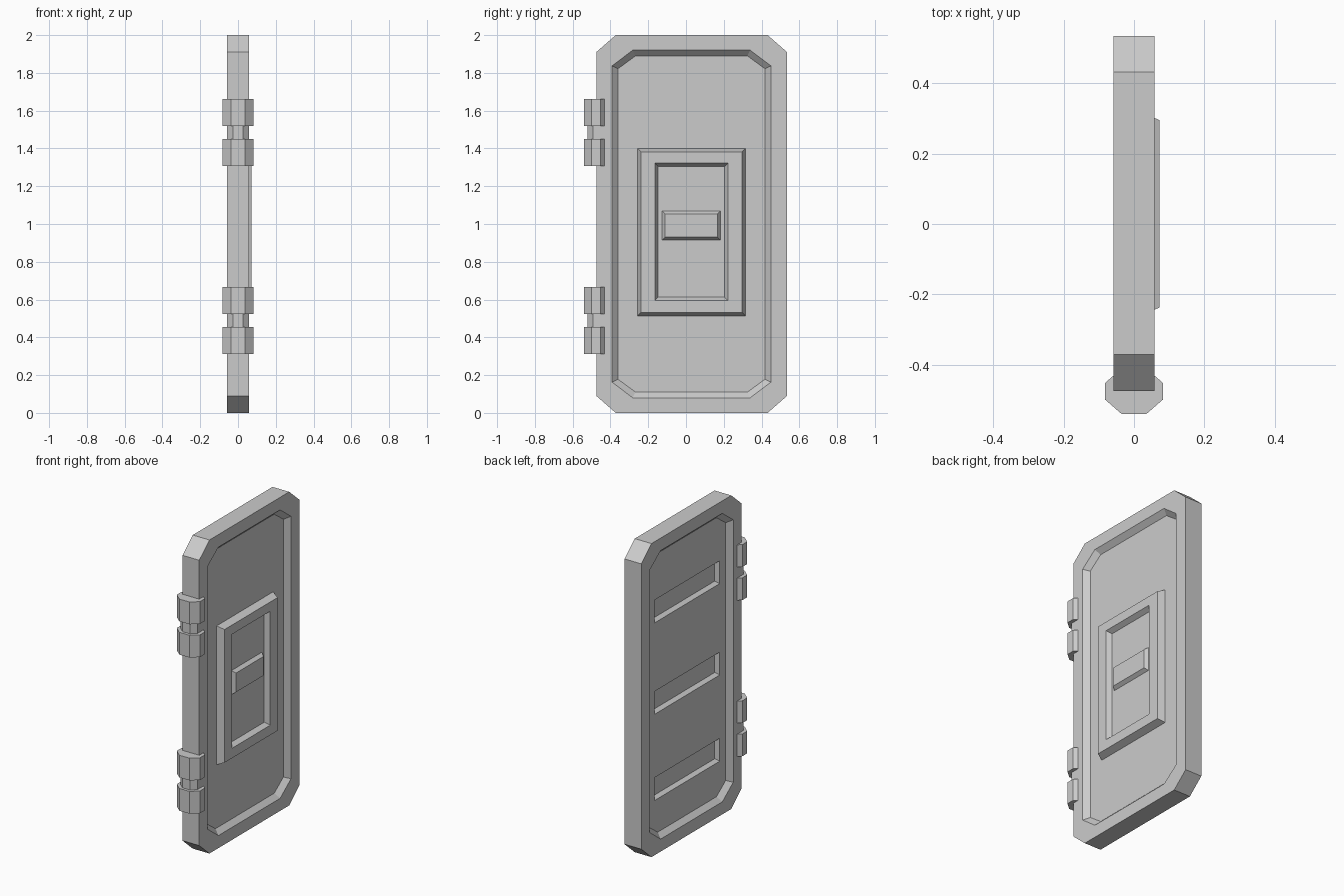
import bpy
import bmesh

if "Cube" in bpy.data.objects:
    bpy.data.objects.remove(bpy.data.objects["Cube"])

grey = bpy.data.materials.new("light_grey_metal")
grey.use_nodes = True
grey.diffuse_color = (0.6, 0.6, 0.6, 1)
grey.node_tree.nodes["Principled BSDF"].inputs["Base Color"].default_value = (0.6, 0.6, 0.6, 1)


def loft(name, rings):
    """Join matching rings of points into a closed, flat-shaded solid."""
    bm = bmesh.new()
    loops = [[bm.verts.new(p) for p in ring] for ring in rings]
    for a, b in zip(loops, loops[1:]):
        n = len(a)
        for i in range(n):
            j = (i + 1) % n
            bm.faces.new((a[i], a[j], b[j], b[i]))
    bm.faces.new(loops[0])
    bm.faces.new(loops[-1])
    bmesh.ops.recalc_face_normals(bm, faces=bm.faces)
    mesh = bpy.data.meshes.new(name)
    bm.to_mesh(mesh)
    bm.free()
    mesh.materials.append(grey)
    ob = bpy.data.objects.new(name, mesh)
    bpy.context.collection.objects.link(ob)
    return ob


def octagon(x, y0, y1, z0, z1, cy, cz):
    """Rectangle with cut corners, in the plane at x."""
    return [(x, y0 + cy, z0), (x, y1 - cy, z0), (x, y1, z0 + cz), (x, y1, z1 - cz),
            (x, y1 - cy, z1), (x, y0 + cy, z1), (x, y0, z1 - cz), (x, y0, z0 + cz)]


def rect(x, y0, y1, z0, z1, inset=0):
    return [(x, y0 + inset, z0 + inset), (x, y1 - inset, z0 + inset),
            (x, y1 - inset, z1 - inset), (x, y0 + inset, z1 - inset)]


# Door slab with a sunken panel on both sides
HALF, FLOOR = 0.059, 0.028
outer = (-0.475, 0.535, 0, 2, 0.103, 0.09)
rim = (-0.392, 0.45, 0.08, 1.92, 0.11, 0.083)
panel = (-0.36, 0.418, 0.11, 1.89, 0.093, 0.068)
door = loft("door_slab", [
    octagon(-FLOOR, *panel), octagon(-HALF, *rim), octagon(-HALF, *outer),
    octagon(HALF, *outer), octagon(HALF, *rim), octagon(FLOOR, *panel)])

# Three slots cut into the back panel
for z in (1.53, 0.947, 0.397):
    box = (-0.3, 0.36, z - 0.073, z + 0.073)
    cutter = loft("slot_cutter", [rect(-FLOOR - 0.02, *box, -0.012), rect(-FLOOR, *box),
                                  rect(-FLOOR + 0.025, *box, 0.015)])
    cutter.hide_render = True
    cut = door.modifiers.new("slot", "BOOLEAN")
    cut.operation = "DIFFERENCE"
    cut.solver = "EXACT"
    cut.object = cutter
    bpy.context.view_layer.objects.active = door
    bpy.ops.object.modifier_apply(modifier=cut.name)
    bpy.data.objects.remove(cutter)

# Raised frame with its own sunken centre
edge = (-0.257, 0.315, 0.513, 1.4)
hole = (-0.165, 0.222, 0.595, 1.322)
loft("raised_frame", [rect(FLOOR - 0.002, *edge), rect(0.072, *edge, 0.019),
                      rect(0.072, *hole), rect(0.042, *hole, 0.018)])

# Handle block
grip = (-0.128, 0.183, 0.914, 1.07)
loft("handle_block", [rect(0.04, *grip), rect(0.064, *grip, 0.017)])


# Hinges: two knuckles around a thinner pin
def barrel(name, z0, z1, size):
    pts = [(0.036, 0.064), (0.082, 0.024), (0.082, -0.024), (0.036, -0.064),
           (-0.036, -0.064), (-0.082, -0.024), (-0.082, 0.024), (-0.036, 0.064)]
    loft(name, [[(x * size, -0.476 + y * size, z) for x, y in pts] for z in (z0, z1)])


for label, base in (("lower", 0.312), ("upper", 1.308)):
    barrel(label + "_hinge_bottom_knuckle", base, base + 0.142, 1)
    barrel(label + "_hinge_top_knuckle", base + 0.212, base + 0.354, 1)
    barrel(label + "_hinge_pin", base + 0.13, base + 0.225, 0.72)
